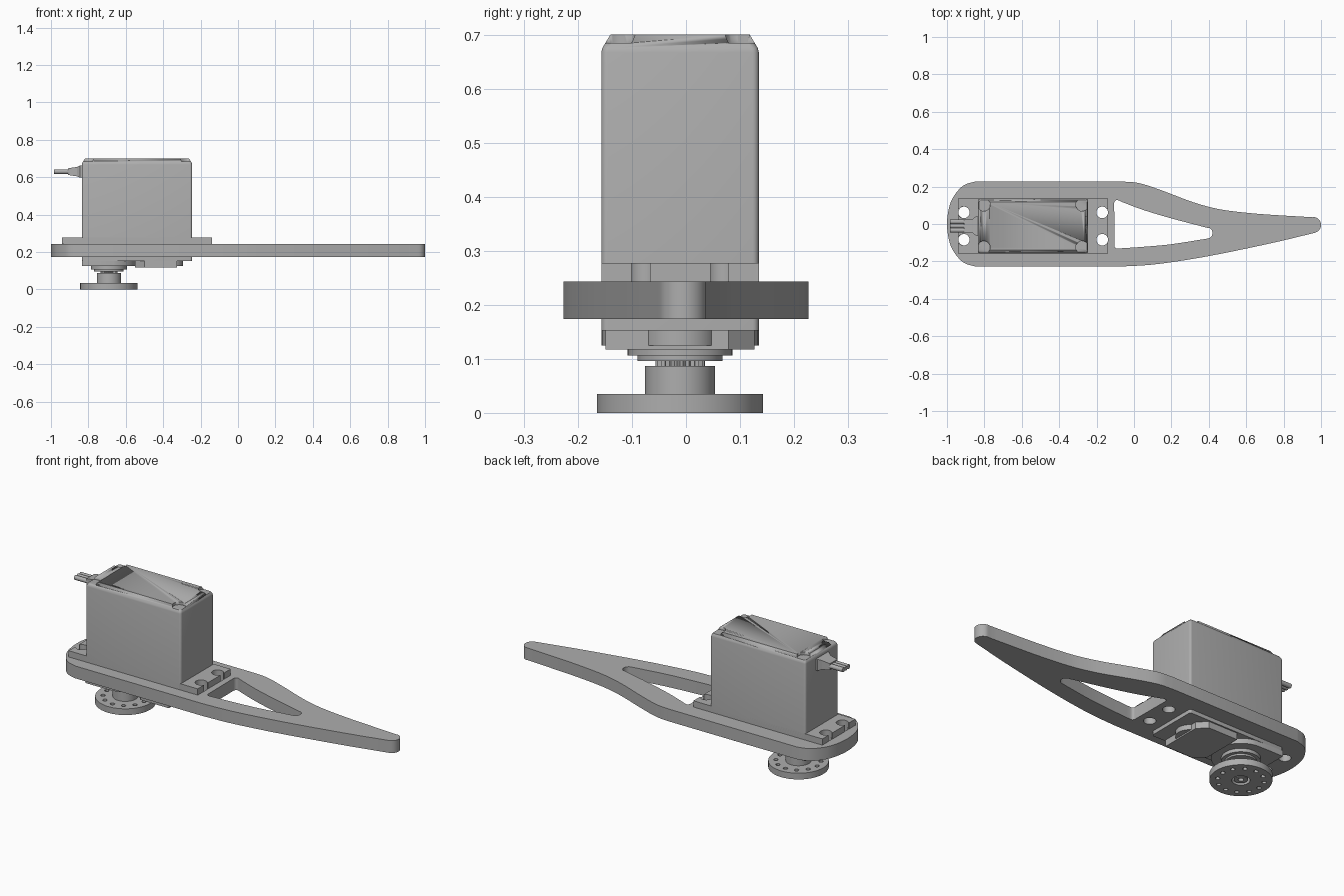
import bpy, bmesh
from math import sin, cos, pi, radians
from mathutils import Vector

if "Cube" in bpy.data.objects:
    bpy.data.objects.remove(bpy.data.objects["Cube"], do_unlink=True)

grey = bpy.data.materials.new("light_grey")
grey.use_nodes = True
grey.diffuse_color = (0.42, 0.42, 0.42, 1)
grey.node_tree.nodes["Principled BSDF"].inputs["Base Color"].default_value = grey.diffuse_color

CY = -0.011      # servo centre line
SX = -0.69       # output shaft
LEFT, RIGHT = -0.835, -0.245
HALF = 0.146


def finish(name, mesh):
    obj = bpy.data.objects.new(name, mesh)
    bpy.context.collection.objects.link(obj)
    mesh.materials.clear()
    mesh.materials.append(grey)
    bpy.ops.object.select_all(action='DESELECT')
    obj.select_set(True)
    bpy.context.view_layer.objects.active = obj
    bpy.ops.object.shade_smooth_by_angle(angle=radians(30))
    return obj


def prism(name, loops, z0, z1):
    """Extrude an outline (first loop) with holes (other loops)."""
    curve = bpy.data.curves.new(name, 'CURVE')
    curve.dimensions, curve.fill_mode = '2D', 'BOTH'
    curve.extrude = (z1 - z0) / 2
    for loop in loops:
        spline = curve.splines.new('POLY')
        spline.points.add(len(loop) - 1)
        for point, (x, y) in zip(spline.points, loop):
            point.co = (x, y, 0, 1)
        spline.use_cyclic_u = True
    temp = bpy.data.objects.new("temp", curve)
    bpy.context.collection.objects.link(temp)
    bpy.context.view_layer.update()
    mesh = bpy.data.meshes.new_from_object(temp.evaluated_get(bpy.context.evaluated_depsgraph_get()))
    bpy.data.objects.remove(temp, do_unlink=True)
    bm = bmesh.new()
    bm.from_mesh(mesh)
    bmesh.ops.remove_doubles(bm, verts=bm.verts, dist=1e-5)
    bmesh.ops.translate(bm, verts=bm.verts, vec=(0, 0, (z0 + z1) / 2))
    bmesh.ops.recalc_face_normals(bm, faces=bm.faces)
    bm.to_mesh(mesh)
    bm.free()
    return finish(name, mesh)


def arc(x, y, r, a0=0, a1=360, n=32):
    full = a1 - a0 == 360
    steps = n if full else n + 1
    return [(x + r * cos(radians(a0 + (a1 - a0) * i / n)),
             y + r * sin(radians(a0 + (a1 - a0) * i / n))) for i in range(steps)]


def rounded(x0, x1, y0, y1, r, n=5):
    return (arc(x1 - r, y1 - r, r, 0, 90, n) + arc(x0 + r, y1 - r, r, 90, 180, n)
            + arc(x0 + r, y0 + r, r, 180, 270, n) + arc(x1 - r, y0 + r, r, 270, 360, n))


def smooth(points, n=6):
    """Catmull-Rom curve through the points."""
    p = [Vector(q) for q in points]
    p = [2 * p[0] - p[1]] + p + [2 * p[-1] - p[-2]]
    out = []
    for a, b, c, d in zip(p, p[1:], p[2:], p[3:]):
        for i in range(n):
            t = i / n
            out.append(tuple(0.5 * (2 * b + (c - a) * t + (2 * a - 5 * b + 4 * c - d) * t * t
                                    + (3 * b - a - 3 * c + d) * t ** 3)))
    return out + [tuple(points[-1])]


def loft(name, rings):
    """Closed solid through matching rings of 3D points."""
    bm = bmesh.new()
    vs = [[bm.verts.new(p) for p in ring] for ring in rings]
    for a, b in zip(vs, vs[1:]):
        for i in range(len(a)):
            j = (i + 1) % len(a)
            bm.faces.new((a[i], a[j], b[j], b[i]))
    bm.faces.new(vs[0])
    bm.faces.new(vs[-1])
    bmesh.ops.recalc_face_normals(bm, faces=bm.faces)
    mesh = bpy.data.meshes.new(name)
    bm.to_mesh(mesh)
    bm.free()
    return finish(name, mesh)


# Arm with its tapered tip, triangular window and screw holes
HOLES = [(x, CY + dy) for x in (-0.908, -0.17) for dy in (-0.073, 0.073)]
upper = smooth([(-0.06, 0.227), (0.03, 0.218), (0.15, 0.179), (0.3, 0.122), (0.4, 0.092),
                (0.5, 0.072), (0.68, 0.053), (0.955, 0.036)])
tip = arc(0.957, -0.005, 0.043, 78, -75, 12)
lower = smooth([(0.955, -0.05), (0.75, -0.099), (0.5, -0.152), (0.3, -0.189), (0.1, -0.217), (-0.06, -0.227)])
heel = smooth([(-0.85, -0.227), (-0.91, -0.207), (-0.957, -0.158), (-0.987, -0.095), (-1, 0),
               (-0.987, 0.095), (-0.957, 0.158), (-0.91, 0.207), (-0.85, 0.227)])
window = (arc(-0.09, 0.112, 0.016, 180, 60, 6)
          + smooth([(-0.07, 0.12), (0.05, 0.075), (0.2, 0.03), (0.39, -0.02)])
          + arc(0.39, -0.048, 0.03, 65, -80, 8)
          + smooth([(0.38, -0.08), (0.2, -0.108), (0.05, -0.122), (-0.085, -0.131)])
          + arc(-0.09, -0.117, 0.014, 250, 180, 4))
prism("arm", [upper + tip + lower + heel, window] + [arc(x, y, 0.031) for x, y in HOLES], 0.174, 0.243)

# Mounting flange with keyhole slots at both ends
end = [(-0.14, CY - HALF)]
for y in (CY - 0.073, CY + 0.073):
    end += [(-0.14, y - 0.017)] + arc(-0.17, y, 0.031, -33, -327, 24) + [(-0.14, y + 0.017)]
end.append((-0.14, CY + HALF))
mid = (LEFT + RIGHT) / 2
prism("mounting_flange", [end + [(2 * mid - x, y) for x, y in reversed(end)]], 0.243, 0.278)

# Servo case with chamfered top and round screw pockets
def case_ring(z, inset):
    return [(x, y, z) for x, y in rounded(LEFT + inset, RIGHT - inset, CY - HALF + inset, CY + HALF - inset, 0.012)]

case = loft("servo_case", [case_ring(0.153, 0), case_ring(0.668, 0), case_ring(0.676, 0.002), case_ring(0.701, 0.017)])
for sx in (LEFT + 0.032, RIGHT - 0.032):
    for s in (-1, 1):
        # The pocket runs out through the corner
        dx = 1 if sx > mid else -1
        a = 45 if dx * s > 0 else -45
        if dx < 0:
            a += 180
        y = CY + s * (HALF - 0.032)
        pocket = arc(sx, y, 0.034, a + 90, a + 270, 20)
        out = 0.06
        ux, uy = cos(radians(a)) * out, sin(radians(a)) * out
        pocket += [(pocket[-1][0] + ux, pocket[-1][1] + uy), (pocket[0][0] + ux, pocket[0][1] + uy)]
        cutter = prism("pocket_cutter", [pocket], 0.685, 0.75)
        cutter.hide_render = True
        mod = case.modifiers.new("pocket", 'BOOLEAN')
        mod.operation, mod.object, mod.solver = 'DIFFERENCE', cutter, 'EXACT'
        bpy.context.view_layer.objects.active = case
        bpy.ops.object.modifier_apply(modifier=mod.name)
        bpy.data.objects.remove(cutter, do_unlink=True)

# Gearbox underside
prism("gearbox_end", [[(LEFT, CY - HALF), (-0.74, CY - HALF)] + arc(SX, CY, HALF, -80, 80, 24)
                      + [(-0.74, CY + HALF), (LEFT, CY + HALF)]], 0.125, 0.155)
prism("gear_boss", [arc(-0.365, CY, 0.071)], 0.125, 0.155)
prism("gear_cover", [[(-0.55, CY - 0.09), (-0.5, CY - 0.138), (-0.325, CY - 0.138), (-0.325, CY + 0.09),
                      (-0.37, CY + 0.138), (-0.55, CY + 0.138)]], 0.117, 0.155)

# Output bearing steps, toothed shaft and hub
prism("bearing_wide", [arc(SX, CY, 0.097, n=48)], 0.106, 0.126)
prism("bearing_narrow", [arc(SX, CY, 0.079, n=48)], 0.096, 0.107)
teeth = [(SX + r * cos(a), CY + r * sin(a)) for i in range(50)
         for a, r in [(2 * pi * i / 50, 0.046 if i % 2 else 0.041)]]
prism("toothed_shaft", [teeth], 0.084, 0.098)
prism("horn_hub", [arc(SX, CY, 0.065, n=48)], 0.034, 0.087)

# Horn disc with a ring of screw holes
ring = [arc(SX + 0.115 * cos(pi * i / 6), CY + 0.115 * sin(pi * i / 6), 0.012, n=12) for i in range(12)]
prism("horn_disc", [arc(SX, CY, 0.154, n=64)] + ring + [arc(SX, CY, 0.045)], 0, 0.035)
prism("horn_screw", [arc(SX, CY, 0.034), arc(SX, CY, 0.014, n=16)], 0.004, 0.035)

# Cable strain relief and three wires
def relief_ring(x, hy, hz):
    return [(x, CY + sy * hy, 0.63 + sz * hz) for sy, sz in ((-1, -1), (1, -1), (1, 1), (-1, 1))]

loft("strain_relief", [relief_ring(-0.83, 0.052, 0.032), relief_ring(-0.845, 0.052, 0.032),
                       relief_ring(-0.862, 0.038, 0.025), relief_ring(-0.908, 0.034, 0.018)])
for i in (-1, 0, 1):
    wire = [[(x, CY + i * 0.023 + p, 0.63 + q) for p, q in arc(0, 0, 0.0125, n=16)] for x in (-0.985, -0.9)]
    loft("cable_wire", wire)
